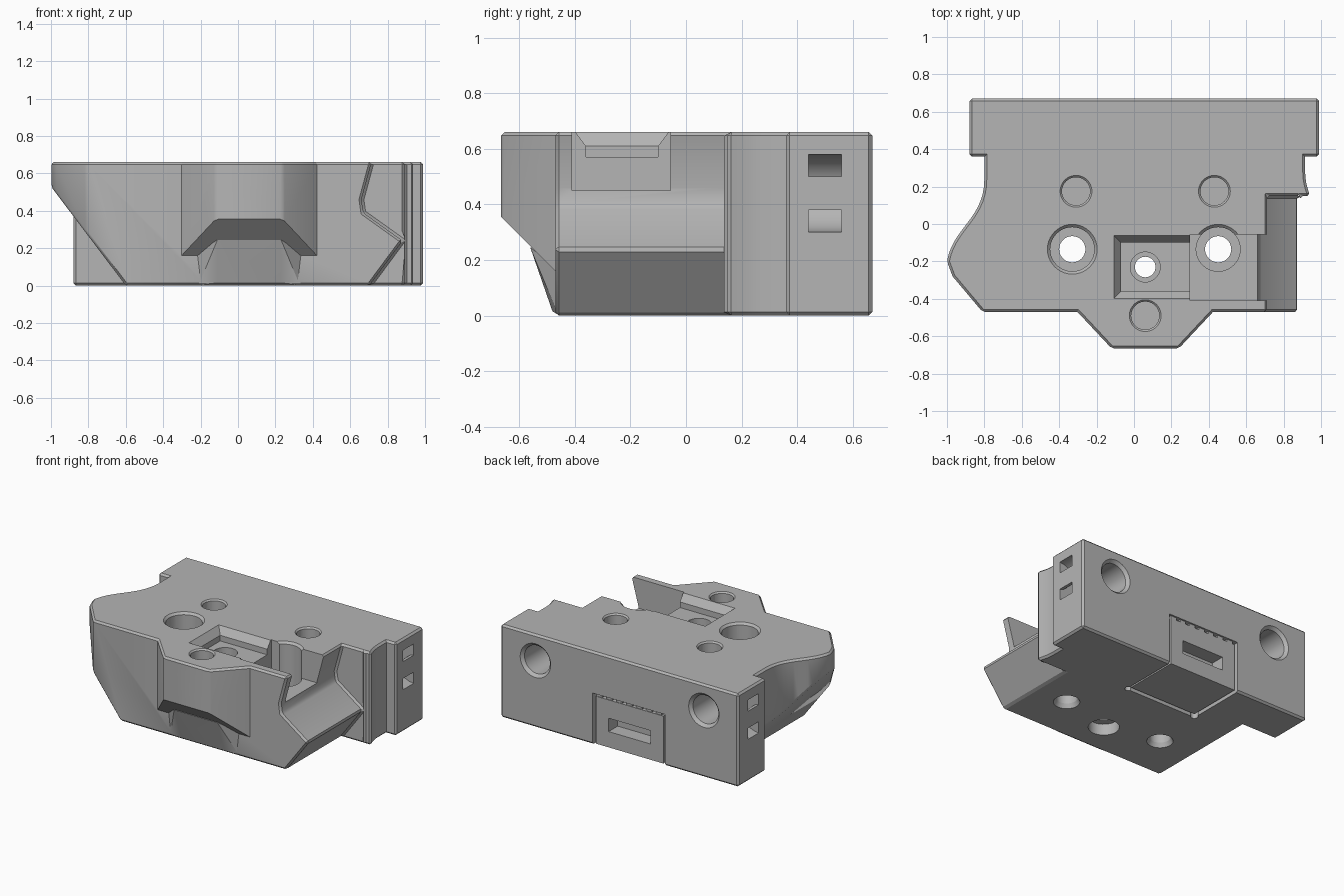
import bpy, bmesh, math
from mathutils import Vector

cube = bpy.data.objects.get("Cube")
if cube:
    bpy.data.objects.remove(cube, do_unlink=True)

grey = bpy.data.materials.new("mid grey plastic")
grey.use_nodes = True
COLOR = (0.46, 0.46, 0.46, 1)
grey.diffuse_color = COLOR
grey.node_tree.nodes["Principled BSDF"].inputs["Base Color"].default_value = COLOR

TOP = 0.66


def finish(name, bm):
    bmesh.ops.recalc_face_normals(bm, faces=bm.faces)
    mesh = bpy.data.meshes.new(name)
    bm.to_mesh(mesh)
    bm.free()
    mesh.materials.append(grey)
    obj = bpy.data.objects.new(name, mesh)
    bpy.context.collection.objects.link(obj)
    return obj


def prism(name, points, low, high, axis="z"):
    """Extrude an outline along z (xy outline) or y (xz outline)."""
    bm = bmesh.new()
    place = (lambda a, b: (a, b, low)) if axis == "z" else (lambda a, b: (a, low, b))
    face = bm.faces.new([bm.verts.new(place(a, b)) for a, b in points])
    moved = bmesh.ops.extrude_face_region(bm, geom=[face])["geom"]
    step = Vector((0, 0, high - low)) if axis == "z" else Vector((0, high - low, 0))
    bmesh.ops.translate(bm, vec=step, verts=[v for v in moved if isinstance(v, bmesh.types.BMVert)])
    return finish(name, bm)


def box(name, x0, x1, y0, y1, z0, z1):
    return prism(name, [(x0, y0), (x1, y0), (x1, y1), (x0, y1)], z0, z1)


def hull(name, points):
    bm = bmesh.new()
    for p in points:
        bm.verts.new(p)
    bmesh.ops.convex_hull(bm, input=bm.verts)
    return finish(name, bm)


def cone(name, center, r1, r2, depth, axis="z"):
    bm = bmesh.new()
    bmesh.ops.create_cone(bm, cap_ends=True, segments=40, radius1=r1, radius2=r2, depth=depth)
    obj = finish(name, bm)
    if axis == "y":
        obj.rotation_euler.x = -math.pi / 2
    obj.location = center
    return obj


def apply(obj, mod):
    bpy.context.view_layer.update()
    with bpy.context.temp_override(object=obj, active_object=obj, selected_objects=[obj]):
        bpy.ops.object.modifier_apply(modifier=mod.name)


def chamfer(obj, width=0.013):
    mod = obj.modifiers.new("chamfer", "BEVEL")
    mod.width, mod.segments, mod.angle_limit = width, 1, math.radians(32)
    apply(obj, mod)


def combine(obj, tool, operation="DIFFERENCE"):
    mod = obj.modifiers.new("combine", "BOOLEAN")
    mod.operation, mod.object, mod.solver = operation, tool, "EXACT"
    apply(obj, mod)
    bpy.data.objects.remove(tool, do_unlink=True)


def drill(obj, x, y, low, high, radius, rim=0.0):
    """Vertical hole, with a chamfered rim at the top if wanted."""
    combine(obj, cone("drill", (x, y, (low + high) / 2), radius, radius, high - low))
    if rim:
        combine(obj, cone("rim", (x, y, TOP), radius - 0.02 + rim, radius + 0.02 + rim, 0.04))


def smooth_curve(a, b, c, d, steps=10):
    pts = []
    for i in range(steps + 1):
        t = i / steps
        w = ((1 - t) ** 3, 3 * t * (1 - t) ** 2, 3 * t * t * (1 - t), t ** 3)
        pts.append(tuple(sum(k * p[n] for k, p in zip(w, (a, b, c, d))) for n in (0, 1)))
    return pts


# Main body: outline with a swept left flank
left = smooth_curve((-0.8, 0.24), (-0.8, 0.03), (-0.97, -0.02), (-1.0, -0.2), 14)
right = smooth_curve((0.94, 0.15), (0.93, 0.19), (0.915, 0.22), (0.915, 0.28), 5)
outline = [(-0.8, 0.45)] + left + [(-0.97, -0.28), (-0.81, -0.47), (0.89, -0.47), (0.89, 0.15)]
body = prism("body", outline + right + [(0.915, 0.45)], 0, TOP)

# Slanted underside on the left, angled jaw on the right
combine(body, prism("left_cut", [(-1.2, 0.795), (-0.57, -0.04), (-1.2, -0.04)], -0.8, 0.5, "y"))
jaw = [(0.725, 0.7), (0.66, 0.46), (0.67, 0.39), (0.88, 0.24), (0.68, -0.03), (1.3, -0.03), (1.3, 0.7)]
combine(body, prism("jaw_cut", jaw, -0.8, 0.15, "y"))
chamfer(body)

# Rear block
rear = box("rear_block", -0.88, 0.99, 0.36, 0.67, 0, TOP)
chamfer(rear)
combine(body, rear, "UNION")

# Front nose with sloped underside, and the ramp below it
nose = prism("nose", [(-0.34, -0.43), (-0.12, -0.665), (0.24, -0.665), (0.46, -0.43)], 0, TOP)
chamfer(nose)
slope = hull("slope", [(x, y, z) for x in (-0.8, 0.8)
                       for y, z in ((-0.8, 0.49), (-0.4, 0.09), (-0.4, -0.2), (-0.8, -0.2))])
combine(nose, slope)
combine(body, nose, "UNION")
ramp = hull("ramp", [(s + x, y, z) for s, x in ((0.06, 1), (0.06, -1))
                     for x, y, z in ((x * 0.17, -0.56, 0.245), (x * 0.29, -0.46, 0.17),
                                     (x * 0.27, -0.46, 0.004), (x * 0.17, -0.48, 0.015),
                                     (x * 0.17, -0.4, 0.245), (x * 0.25, -0.4, 0.004))])
combine(body, ramp, "UNION")

# Top recess: shallow chamfered tray, then a deeper opening through the jaw wall
combine(body, box("tray", -0.07, 0.4, -0.36, -0.1, 0.57, 0.8))
combine(body, hull("tray_rim", [(x, y, z) for d, z in ((0, 0.61), (0.06, 0.69))
                                for x in (-0.07 - d, 0.35) for y in (-0.36 - d, -0.1 + d)]))
combine(body, box("opening", 0.3, 1.2, -0.41, -0.055, 0.45, 0.8))

# Counterbored screw holes
for x in (-0.33, 0.45):
    drill(body, x, -0.135, 0.25, 0.8, 0.118, 0.015)
    drill(body, x, -0.135, -0.1, 0.4, 0.07)
    combine(body, cone("lower_rim", (x, -0.135, 0), 0.1, 0.07, 0.06))
drill(body, 0.06, -0.23, 0.5, 0.62, 0.08)
drill(body, 0.06, -0.23, -0.1, 0.6, 0.055)
drill(body, 0.06, -0.23, -0.1, 0.08, 0.1)

# Blind holes on the top
for x, y in ((-0.31, 0.175), (0.43, 0.175), (0.06, -0.49)):
    drill(body, x, y, 0.42, 0.8, 0.075, 0.01)

# Round sockets in the back
for x in (-0.61, 0.715):
    combine(body, cone("socket", (x, 0.6, 0.475), 0.1, 0.1, 0.5, "y"))
    combine(body, cone("socket_rim", (x, 0.665, 0.475), 0.1, 0.13, 0.03, "y"))


# Curved tie channels in both ends of the rear block
def arc_channel(x):
    angles = [2 * math.pi * i / 24 for i in range(24)]
    ring = prism("channel", [(x + 0.14 * math.cos(a), 0.44 + 0.14 * math.sin(a)) for a in angles], 0.44, 0.56, "y")
    core = prism("core", [(x + 0.06 * math.cos(a), 0.44 + 0.06 * math.sin(a)) for a in angles], 0.4, 0.6, "y")
    combine(ring, core)
    return ring


for x in (-0.88, 0.99):
    combine(body, arc_channel(x))

# Bay for the cover at the back and underside, with relief holes at its corners
combine(body, box("bay", -0.305, 0.265, 0.24, 0.8, -0.1, 0.365))
for x in (-0.295, 0.255):
    drill(body, x, 0.25, -0.1, 0.1, 0.025)

# Cover panel with a slot and a toothed top edge
cover = box("cover_panel", -0.285, 0.245, 0.262, 0.662, 0.008, 0.345)
combine(cover, box("slot", -0.185, 0.145, 0.56, 0.8, 0.12, 0.215))
for i in range(7):
    x = -0.27 + i * 0.078
    box("cover_tooth", x, x + 0.045, 0.5, 0.658, 0.34, 0.366)

for obj in (body, cover):
    obj.data.materials.clear()
    obj.data.materials.append(grey)
    for poly in obj.data.polygons:
        poly.material_index = 0
    bpy.ops.object.select_all(action="DESELECT")
    obj.select_set(True)
    bpy.context.view_layer.objects.active = obj
    bpy.ops.object.shade_smooth_by_angle(angle=math.radians(25))
